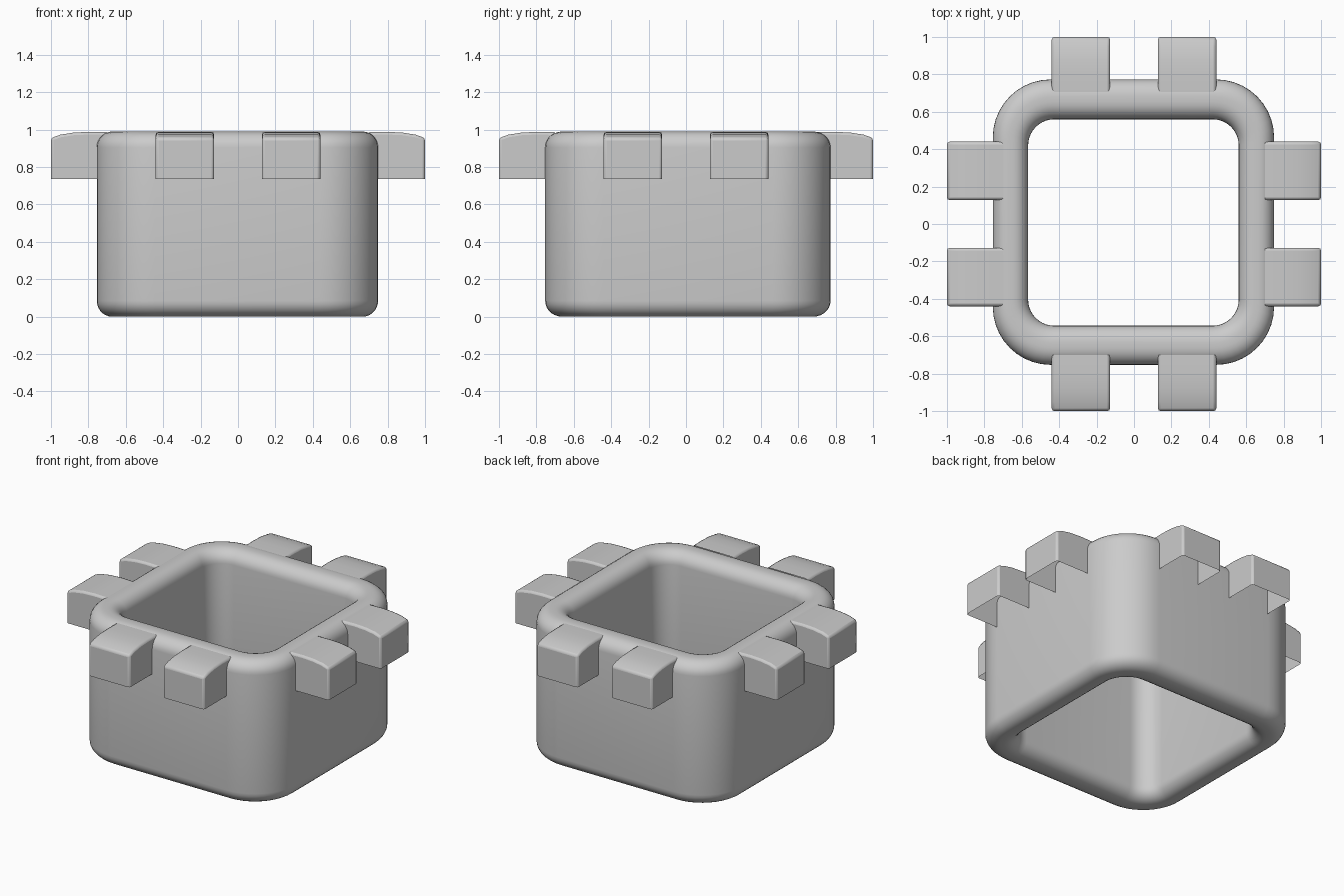
import bpy, bmesh
from math import sin, cos, pi, radians

if "Cube" in bpy.data.objects:
    bpy.data.objects.remove(bpy.data.objects["Cube"])


def finish(name, bm, angle):
    me = bpy.data.meshes.new(name)
    bm.to_mesh(me)
    bm.free()
    ob = bpy.data.objects.new(name, me)
    bpy.context.collection.objects.link(ob)
    bpy.ops.object.select_all(action='DESELECT')
    ob.select_set(True)
    bpy.context.view_layer.objects.active = ob
    bpy.ops.object.shade_smooth_by_angle(angle=radians(angle))
    return ob


def rounded_rect(hx, hy, cx, cy, r, n=10):
    pts = []
    for q, (sx, sy) in enumerate([(1, 1), (-1, 1), (-1, -1), (1, -1)]):
        for i in range(n + 1):
            a = (q + i / n) * pi / 2
            pts.append((cx + sx * (hx - r) + r * cos(a), cy + sy * (hy - r) + r * sin(a)))
    return pts


# Square ring body: wall section swept between an outer and an inner outline
H, WALL, R, STEPS = 0.99, 0.195, 0.085, 7
outer = rounded_rect(0.752, 0.763, -0.003, 0.01, 0.31)
inner = rounded_rect(0.563, 0.552, -0.003, 0.008, 0.14)
section = []
for cx, cz, start in [(R, H - R, 180), (WALL - R, H - R, 90), (WALL - R, R, 0), (R, R, -90)]:
    for i in range(STEPS + 1):
        a = radians(start - 90 * i / STEPS)
        section.append(((cx + R * cos(a)) / WALL, cz + R * sin(a)))
bm = bmesh.new()
rings = [[bm.verts.new((o[0] + (p[0] - o[0]) * t, o[1] + (p[1] - o[1]) * t, z))
          for o, p in zip(outer, inner)] for t, z in section]
for j, ring in enumerate(rings):
    nxt = rings[(j + 1) % len(rings)]
    for i in range(len(ring)):
        k = (i + 1) % len(ring)
        bm.faces.new((ring[i], ring[k], nxt[k], nxt[i]))
bmesh.ops.recalc_face_normals(bm, faces=bm.faces)
finish("ring_body", bm, 50)

# Teeth: thin caps with a curved top, open below and where they meet the body
profile = [(1.0, 0.735), (1.0, 0.955), (0.95, 0.973), (0.88, 0.984), (0.80, 0.988), (0.70, 0.986)]


def tooth(name, quarter, offset, half=0.156):
    c, s = round(cos(quarter * pi / 2)), round(sin(quarter * pi / 2))
    bm = bmesh.new()

    def vert(r, w, z):
        return bm.verts.new((c * r - s * w, s * r + c * w, z))

    left = [vert(r, offset - half, z) for r, z in profile]
    right = [vert(r, offset + half, z) for r, z in profile]
    for i in range(len(profile) - 1):
        bm.faces.new((left[i], right[i], right[i + 1], left[i + 1]))
    for row, w in ((left, offset - half), (right, offset + half)):
        low = vert(0.70, w, 0.735)
        bm.faces.new(row + [low] if row is left else [low] + row[::-1])
    bmesh.ops.recalc_face_normals(bm, faces=bm.faces)
    ob = finish(name, bm, 40)
    bev = ob.modifiers.new("edge_rounding", 'BEVEL')
    bev.width = 0.014
    bev.segments = 2
    bev.limit_method = 'ANGLE'
    bev.angle_limit = radians(45)


for q, side in enumerate(("right", "back", "left", "front")):
    for n, off in enumerate((-0.284, 0.284), 1):
        tooth(f"{side}_tooth_{n}", q, off)
